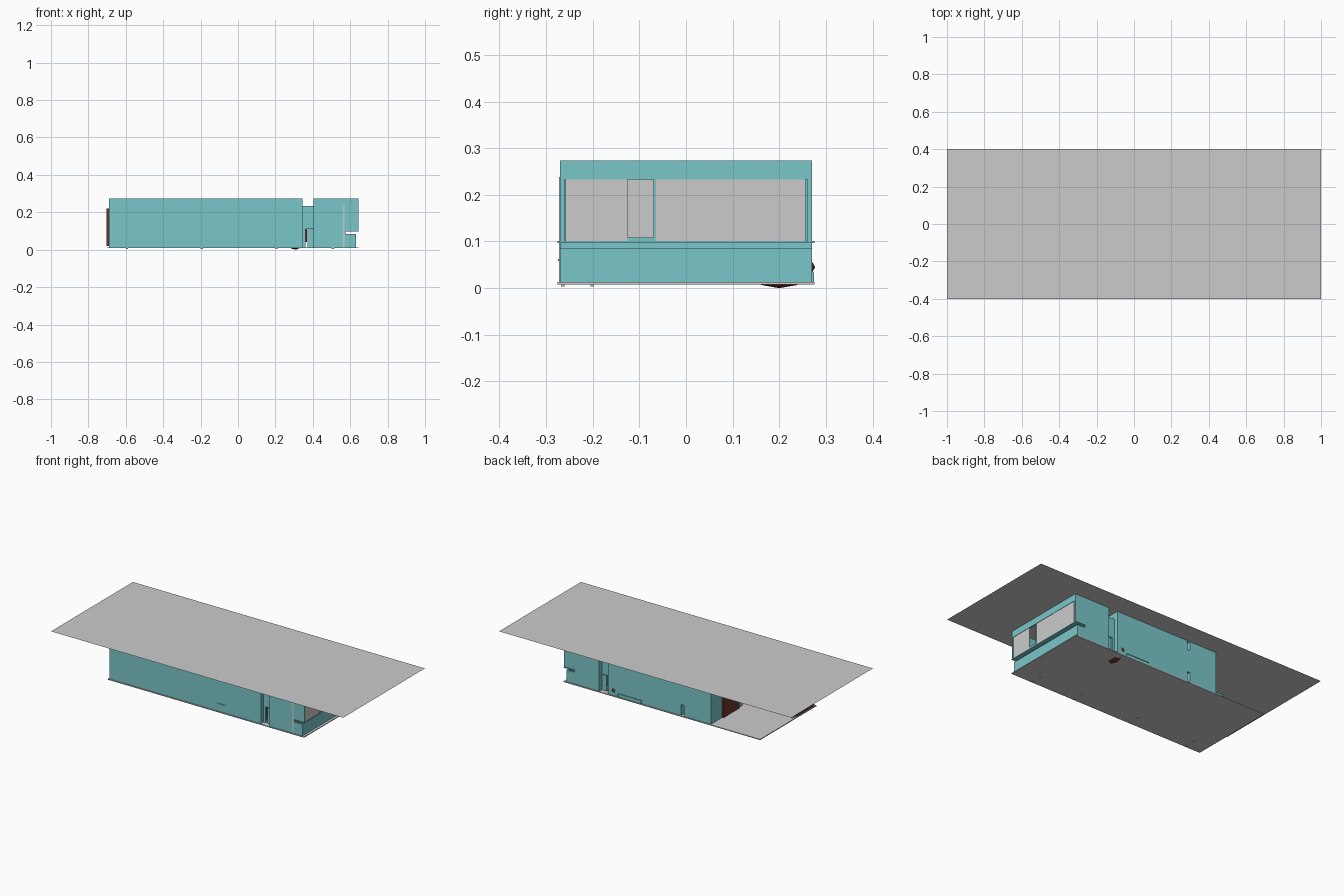
import bpy, bmesh, math
from mathutils import Vector

if "Cube" in bpy.data.objects:
    bpy.data.objects.remove(bpy.data.objects["Cube"])


def material(name, rgb):
    m = bpy.data.materials.new(name)
    m.diffuse_color = (*rgb, 1)
    m.use_nodes = True
    m.node_tree.nodes["Principled BSDF"].inputs["Base Color"].default_value = m.diffuse_color
    return m


TEAL = material("teal_wall", (0.195, 0.57, 0.585))
GRAY = material("light_gray", (0.60, 0.60, 0.60))
BROWN = material("red_brown", (0.14, 0.035, 0.02))


def finish(name, bm, mat):
    me = bpy.data.meshes.new(name)
    bm.to_mesh(me)
    bm.free()
    me.materials.append(mat)
    ob = bpy.data.objects.new(name, me)
    bpy.context.collection.objects.link(ob)
    return ob


def boxes(name, mat, *extents):
    """One object made of boxes given as x0, x1, y0, y1, z0, z1."""
    bm = bmesh.new()
    for x0, x1, y0, y1, z0, z1 in extents:
        verts = bmesh.ops.create_cube(bm, size=1)["verts"]
        for v in verts:
            v.co = Vector((x1 if v.co.x > 0 else x0,
                           y1 if v.co.y > 0 else y0,
                           z1 if v.co.z > 0 else z0))
    return finish(name, bm, mat)


def wall_ring(name, outline, z0, z1, t=0.01):
    """Thin walls following a closed, axis-aligned, counter-clockwise plan."""
    n = len(outline)
    inner = []
    for i in range(n):
        p, c, q = (Vector(outline[(i + k) % n]) for k in (-1, 0, 1))
        a, b = (c - p).normalized(), (q - c).normalized()
        inner.append(c + Vector((-a.y - b.y, a.x + b.x)) * t)
    bm = bmesh.new()
    rows = [[bm.verts.new((p[0], p[1], z)) for p in ring]
            for ring, z in ((outline, z0), (outline, z1), (inner, z1), (inner, z0))]
    for r in range(4):
        lo, hi = rows[r], rows[(r + 1) % 4]
        for i in range(n):
            j = (i + 1) % n
            bm.faces.new((lo[i], lo[j], hi[j], hi[i]))
    return finish(name, bm, TEAL)


FLOOR, TOP = 0.013, 0.2735

# Thin roof sheet and floor slab
bm = bmesh.new()
bm.faces.new([bm.verts.new((x, y, 0.2745))
              for x, y in ((-1, -0.4), (1, -0.4), (1, 0.4), (-1, 0.4))])
finish("roof", bm, GRAY)
boxes("floor", GRAY, (-0.70, 0.645, -0.275, 0.275, 0.008, FLOOR))

# Main L-shaped block and the small room in its corner
wall_ring("main_walls", [(-0.69, -0.27), (0.345, -0.27), (0.345, 0.27),
                         (-0.155, 0.27), (-0.155, -0.06), (-0.69, -0.06)], FLOOR, TOP)
wall_ring("small_room_walls", [(-0.36, -0.04), (-0.175, -0.04),
                               (-0.175, 0.27), (-0.36, 0.27)], FLOOR, TOP)
boxes("small_room_link", TEAL, (-0.175, -0.155, 0.255, 0.268, 0.08, 0.22))

# End room: side walls with a slit under the window bay
side = []
for y0, y1 in ((-0.27, -0.26), (0.26, 0.27)):
    side += [(0.405, 0.575, y0, y1, FLOOR, TOP),
             (0.575, 0.645, y0, y1, 0.1, TOP),
             (0.575, 0.63, y0, y1, FLOOR, 0.085)]
boxes("end_room_side_walls", TEAL, *side)
boxes("end_room_inner_wall", TEAL, (0.405, 0.415, -0.26, 0.26, FLOOR, TOP))
boxes("end_room_lining", GRAY, (0.415, 0.418, -0.255, 0.255, FLOOR, 0.27))
boxes("end_room_low_wall", TEAL, (0.62, 0.63, -0.26, 0.26, FLOOR, 0.085),
      (0.565, 0.575, -0.26, 0.26, FLOOR, 0.098))
boxes("window_beam", TEAL, (0.635, 0.645, -0.26, 0.26, 0.233, TOP))
boxes("window_sill", TEAL, (0.575, 0.645, -0.275, 0.275, 0.097, 0.101))
boxes("window_panes", GRAY, (0.639, 0.643, -0.258, -0.125, 0.101, 0.233),
      (0.639, 0.643, -0.066, 0.256, 0.101, 0.233))
boxes("window_frame", TEAL, (0.637, 0.645, -0.07, -0.064, 0.101, 0.233),
      (0.637, 0.645, -0.125, -0.07, 0.101, 0.109))
boxes("side_strips", GRAY, (0.561, 0.569, -0.272, -0.269, FLOOR, 0.238))

# Recessed corridor between the two blocks
boxes("corridor_walls", TEAL,
      *[(x0, x1, y - 0.005, y + 0.005, z0, z1) for y in (-0.24, 0.24)
        for x0, x1, z0, z1 in ((0.345, 0.405, 0.112, 0.235),
                               (0.345, 0.36, FLOOR, 0.112),
                               (0.372, 0.405, FLOOR, 0.108))])
boxes("corridor_post", BROWN, (0.361, 0.37, -0.235, -0.225, 0.04, 0.11))

# Doors, handle and low back window frame
boxes("end_door", BROWN, (-0.703, -0.69, -0.25, -0.08, 0.02, 0.22))
boxes("patio_door", BROWN, (-0.368, -0.36, 0.0, 0.16, FLOOR, 0.2))
boxes("front_rail", TEAL, (0.05, 0.105, -0.274, -0.27, 0.058, 0.062))
boxes("back_frame", TEAL, (0.117, 0.28, 0.27, 0.274, 0.03, 0.034),
      (0.117, 0.121, 0.27, 0.274, FLOOR, 0.03),
      (0.276, 0.28, 0.27, 0.274, FLOOR, 0.03))

# Small feet under the floor
boxes("feet", GRAY, *[(x, x + 0.012, y, y + 0.008, 0.004, 0.008)
                      for x in (-0.6, -0.2, 0.2, 0.5) for y in (-0.268, -0.205)])

# Rounded bush that pokes through the back wall and floor
bm = bmesh.new()
bmesh.ops.create_icosphere(bm, subdivisions=2, radius=1)
for v in bm.verts:
    v.co = Vector((0.307 + v.co.x * 0.045, 0.2 + v.co.y * 0.077, 0.045 + v.co.z * 0.045))
finish("bush", bm, BROWN)
